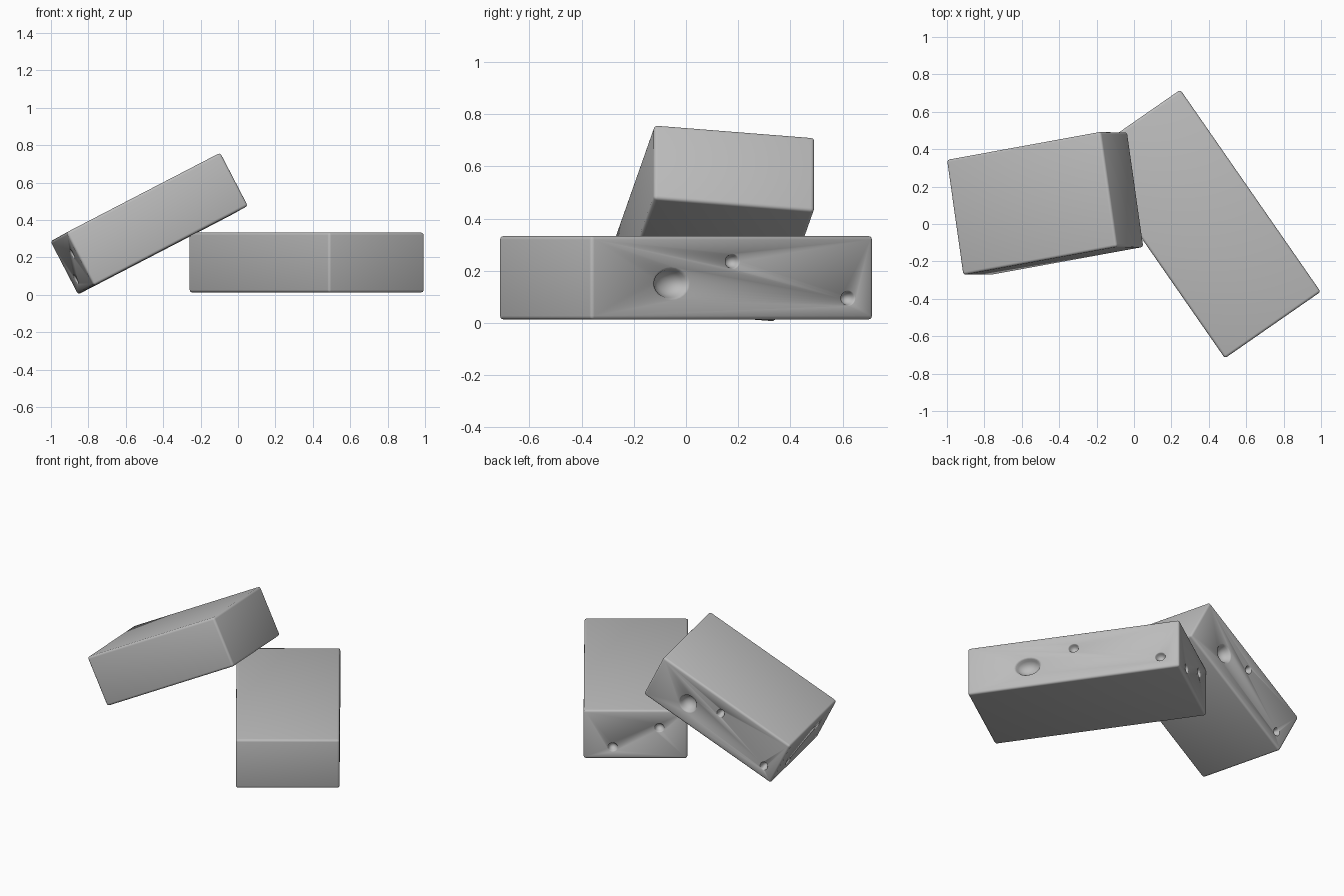
import bpy, bmesh
from math import pi
from mathutils import Matrix, Vector

default = bpy.data.objects.get("Cube")
if default:
    bpy.data.objects.remove(default, do_unlink=True)

clay = bpy.data.materials.new("grey_clay")
clay.use_nodes = True
clay.diffuse_color = (0.5, 0.5, 0.5, 1)
clay.node_tree.nodes["Principled BSDF"].inputs["Base Color"].default_value = (0.5, 0.5, 0.5, 1)

WIDTH, THICK = 0.623, 0.32
FULL = 1.315
# Pits as (along, up, radius along, radius up, depth), positions as fractions of the face
SIDE_PITS = [(-0.217, -0.07, 0.075, 0.055, 0.055),
             (0.0, 0.195, 0.03, 0.026, 0.035),
             (0.41, -0.245, 0.03, 0.026, 0.035)]
END_PITS = [(-0.22, -0.26, 0.028, 0.026, 0.035),
            (0.23, 0.14, 0.028, 0.026, 0.035)]
# Bowl outline with a softly flared lip: radius, height
BOWL = [(0, -1), (0.4, -0.93), (0.7, -0.72), (0.9, -0.42), (1, -0.15),
        (1.08, -0.04), (1.22, 0.03), (1.22, 0.4), (0, 0.4)]


def new_object(name, bm):
    mesh = bpy.data.meshes.new(name)
    bmesh.ops.recalc_face_normals(bm, faces=bm.faces)
    bm.to_mesh(mesh)
    bm.free()
    mesh.materials.append(clay)
    obj = bpy.data.objects.new(name, mesh)
    bpy.context.collection.objects.link(obj)
    return obj


def add_bowl(bm, matrix):
    """Spin the bowl outline and place it with its axis along the matrix z."""
    part = bmesh.new()
    verts = [part.verts.new((r, 0, z)) for r, z in BOWL]
    edges = [part.edges.new(pair) for pair in zip(verts, verts[1:])]
    bmesh.ops.spin(part, geom=verts + edges, cent=(0, 0, 0), axis=(0, 0, 1),
                   angle=2 * pi, steps=24)
    bmesh.ops.remove_doubles(part, verts=part.verts, dist=0.001)
    part.transform(matrix)
    temp = bpy.data.meshes.new("bowl")
    part.to_mesh(temp)
    part.free()
    bm.from_mesh(temp)
    bpy.data.meshes.remove(temp)


def frame(origin, x, y, z):
    m = Matrix((x, y, z)).transposed().to_4x4()
    m.translation = origin
    return m


def brick(name, length, axes, centre):
    # Block with slightly rounded edges
    bm = bmesh.new()
    bmesh.ops.create_cube(bm, size=1)
    bmesh.ops.scale(bm, vec=(length, WIDTH, THICK), verts=bm.verts)
    bmesh.ops.bevel(bm, geom=bm.edges[:], offset=0.014, segments=3,
                    profile=0.5, affect='EDGES')
    obj = new_object(name, bm)

    # Pits in one long side and one end
    cut = bmesh.new()
    stretch = length / FULL
    X, Y, Z = Vector((1, 0, 0)), Vector((0, 1, 0)), Vector((0, 0, 1))
    for a, b, ra, rb, d in SIDE_PITS:
        add_bowl(cut, frame((a * length, -WIDTH / 2, b * THICK),
                            X * ra * stretch, Z * rb, -Y * d))
    for a, b, ra, rb, d in END_PITS:
        add_bowl(cut, frame((length / 2, a * WIDTH, b * THICK),
                            Y * ra, Z * rb, X * d * stretch))
    cutter = new_object(name + "_cutter", cut)
    mod = obj.modifiers.new("pits", 'BOOLEAN')
    mod.object, mod.operation, mod.solver = cutter, 'DIFFERENCE', 'EXACT'

    bpy.ops.object.select_all(action='DESELECT')
    bpy.context.view_layer.objects.active = obj
    obj.select_set(True)
    bpy.ops.object.modifier_apply(modifier=mod.name)
    bpy.data.objects.remove(cutter, do_unlink=True)
    bpy.ops.object.shade_smooth_by_angle(angle=pi / 5)

    # Square up the axes and place the brick
    along = Vector(axes[0]).normalized()
    up = along.cross(Vector(axes[1])).normalized()
    obj.matrix_world = frame(centre, along, up.cross(along), up)


# Long brick lying flat, shorter brick leaning on it
brick("flat_brick", FULL, ((-0.75, 1.08, 0), (-1.08, -0.75, 0)), (0.367, 0, 0.173))
brick("leaning_brick", 0.94, ((-0.876, -0.16, -0.454), (0.13, -0.989, 0.073)),
      (-0.475, 0.11, 0.381))
